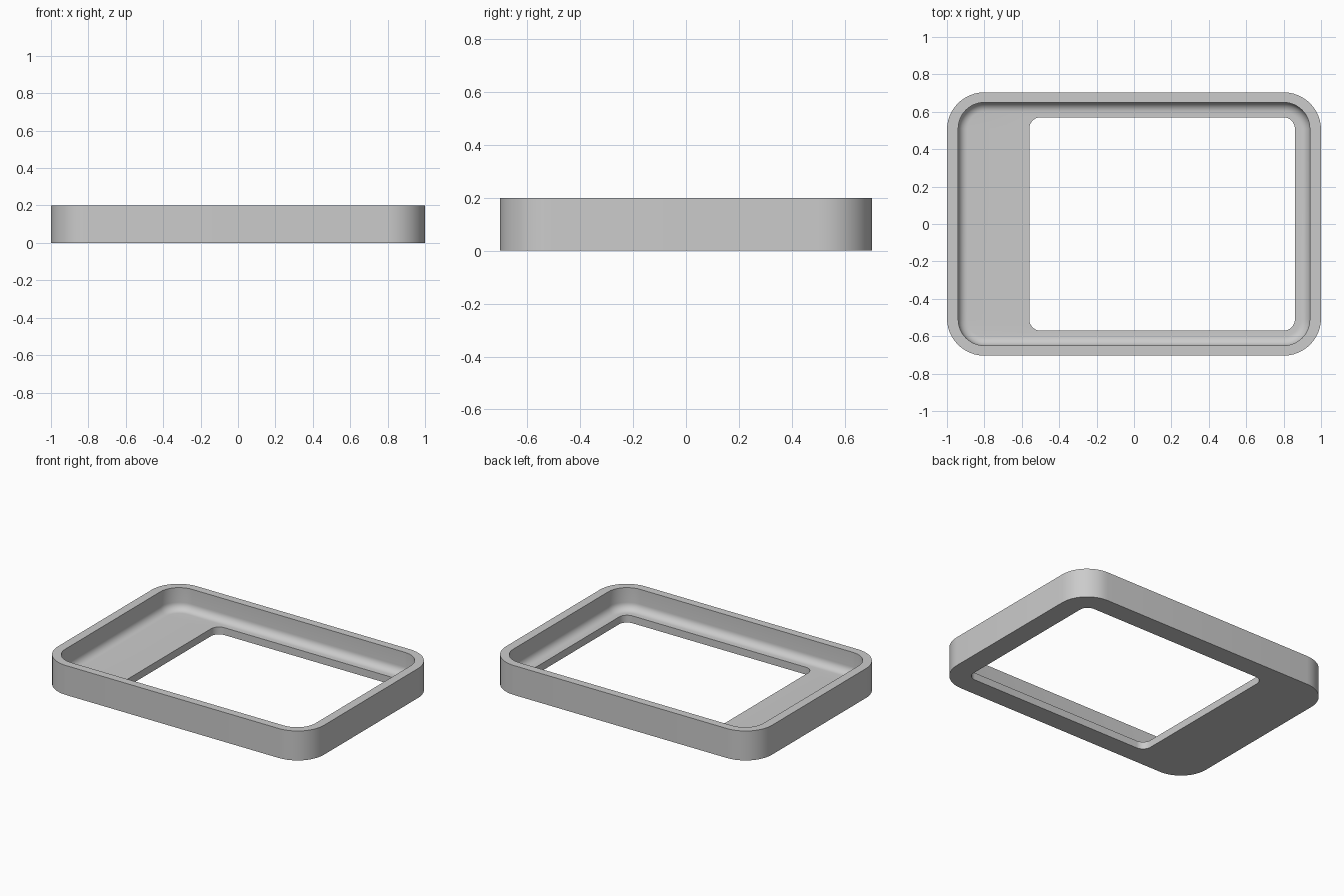
import bpy, bmesh, math

if "Cube" in bpy.data.objects:
    bpy.data.objects.remove(bpy.data.objects["Cube"])

SEG = 12   # segments per rounded corner


def rounded_loop(bm, x0, x1, y0, y1, r, z):
    """Counter-clockwise rounded rectangle of vertices at height z."""
    corners = [(x1 - r, y1 - r), (x0 + r, y1 - r), (x0 + r, y0 + r), (x1 - r, y0 + r)]
    loop = []
    for q, (cx, cy) in enumerate(corners):
        for i in range(SEG + 1):
            a = math.pi / 2 * (q + i / SEG)
            loop.append(bm.verts.new((cx + r * math.cos(a), cy + r * math.sin(a), z)))
    return loop


def bridge(bm, a, b):
    n = len(a)
    for i in range(n):
        j = (i + 1) % n
        bm.faces.new((a[i], a[j], b[j], b[i]))


W, D, H = 1.0, 0.704, 0.2          # outer half sizes and height
IW, ID, IR = 0.94, 0.65, 0.14      # inner wall half sizes and corner radius
FLOOR, FILLET = 0.05, 0.05
WINDOW = (-0.56, 0.86, -0.57, 0.57, 0.06)

bm = bmesh.new()
# outer wall and rim
loops = [rounded_loop(bm, -W, W, -D, D, 0.2, 0),
         rounded_loop(bm, -W, W, -D, D, 0.2, H),
         rounded_loop(bm, -IW, IW, -ID, ID, IR, H)]
# inner wall running into a concave fillet at the floor
for i in range(9):
    t = math.pi / 2 * i / 8
    d = FILLET * (1 - math.cos(t))
    z = FLOOR + FILLET * (1 - math.sin(t))
    loops.append(rounded_loop(bm, -IW + d, IW - d, -ID + d, ID - d, IR - d, z))
# window opening through the floor
loops += [rounded_loop(bm, *WINDOW, FLOOR), rounded_loop(bm, *WINDOW, 0)]
for a, b in zip(loops, loops[1:] + loops[:1]):
    bridge(bm, a, b)
bmesh.ops.recalc_face_normals(bm, faces=bm.faces)

mesh = bpy.data.meshes.new("tray_frame")
bm.to_mesh(mesh)
bm.free()
frame = bpy.data.objects.new("tray_frame", mesh)
bpy.context.collection.objects.link(frame)

grey = bpy.data.materials.new("light_grey")
grey.diffuse_color = (0.6, 0.6, 0.6, 1)
grey.use_nodes = True
grey.node_tree.nodes["Principled BSDF"].inputs["Base Color"].default_value = grey.diffuse_color
mesh.materials.append(grey)

bpy.context.view_layer.objects.active = frame
frame.select_set(True)
bpy.ops.object.shade_smooth_by_angle(angle=math.radians(30))
